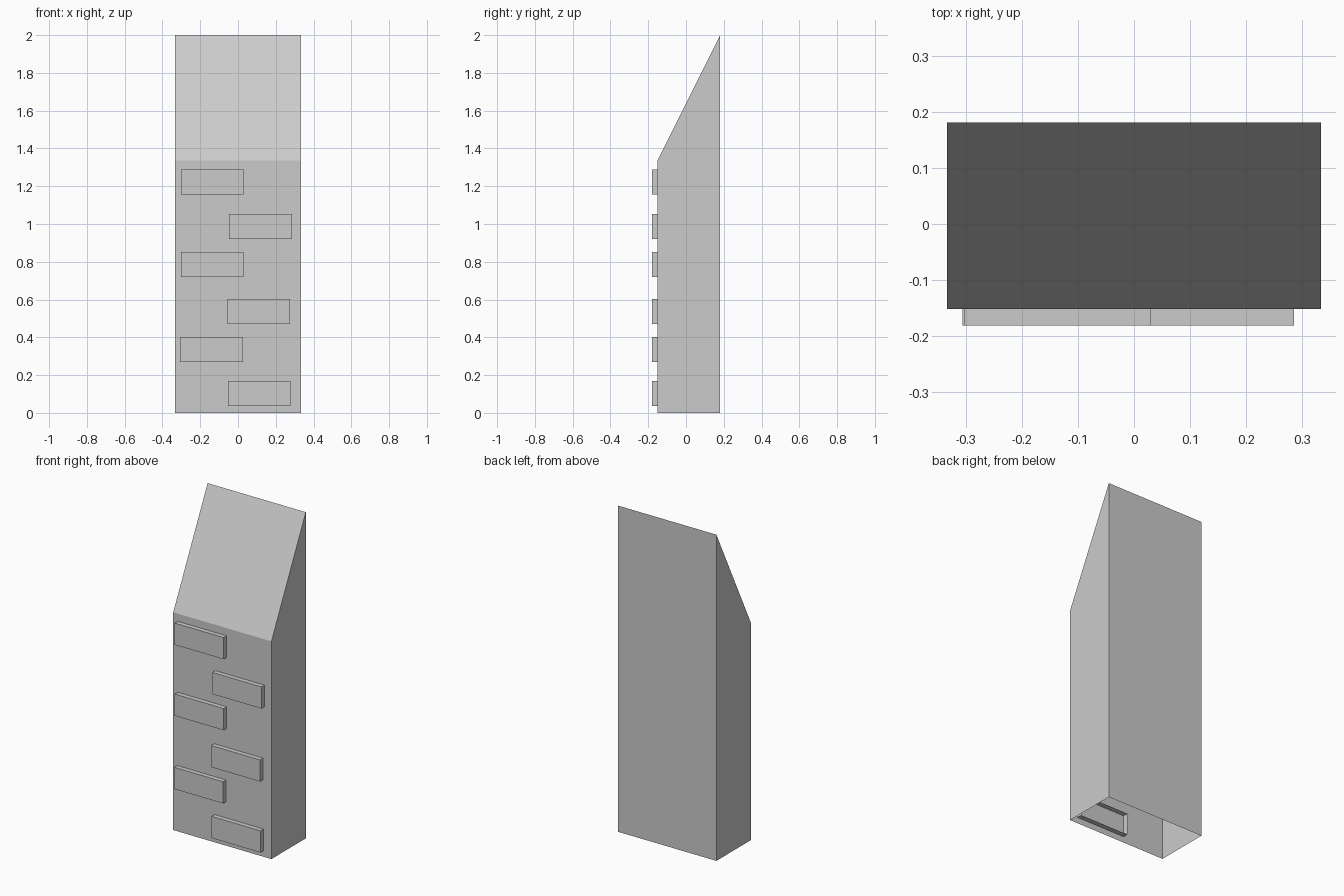
import bpy
import bmesh

if "Cube" in bpy.data.objects:
    bpy.data.objects.remove(bpy.data.objects["Cube"])

HALF_W = 0.333
FRONT, BACK = -0.152, 0.181
SLOPE_Z, TOP_Z = 1.335, 2.0


def make_object(name, bm):
    bmesh.ops.recalc_face_normals(bm, faces=bm.faces[:])
    mesh = bpy.data.meshes.new(name)
    bm.to_mesh(mesh)
    bm.free()
    obj = bpy.data.objects.new(name, mesh)
    bpy.context.collection.objects.link(obj)
    return obj


# Tower shell: side profile swept across the width, open underneath
bm = bmesh.new()
profile = [(FRONT, 0), (FRONT, SLOPE_Z), (BACK, TOP_Z), (BACK, 0)]
left, right = [[bm.verts.new((x, y, z)) for y, z in profile]
               for x in (-HALF_W, HALF_W)]
bm.faces.new(left)
bm.faces.new(right)
for i in range(3):
    bm.faces.new((left[i], left[i + 1], right[i + 1], right[i]))
make_object("tower_shell", bm)


# Ledge: thin box through the front wall, open on its inner side
def add_ledge(name, x, z, width=0.332, height=0.133, y0=-0.181, y1=-0.12):
    bm = bmesh.new()
    bmesh.ops.create_cube(bm, size=1)
    inner = [f for f in bm.faces if f.normal.y > 0.9]
    bmesh.ops.delete(bm, geom=inner, context='FACES_ONLY')
    for v in bm.verts:
        v.co = (x + (v.co.x + 0.5) * width,
                y0 + (v.co.y + 0.5) * (y1 - y0),
                z + (v.co.z + 0.5) * height)
    make_object(name, bm)


# Staggered ledges: left edge and bottom height of each
ledges = [(-0.053, 0.037), (-0.306, 0.27), (-0.056, 0.471),
          (-0.303, 0.72), (-0.047, 0.921), (-0.303, 1.155)]
for i, (x, z) in enumerate(ledges, 1):
    add_ledge(f"ledge_{i}", x, z)
